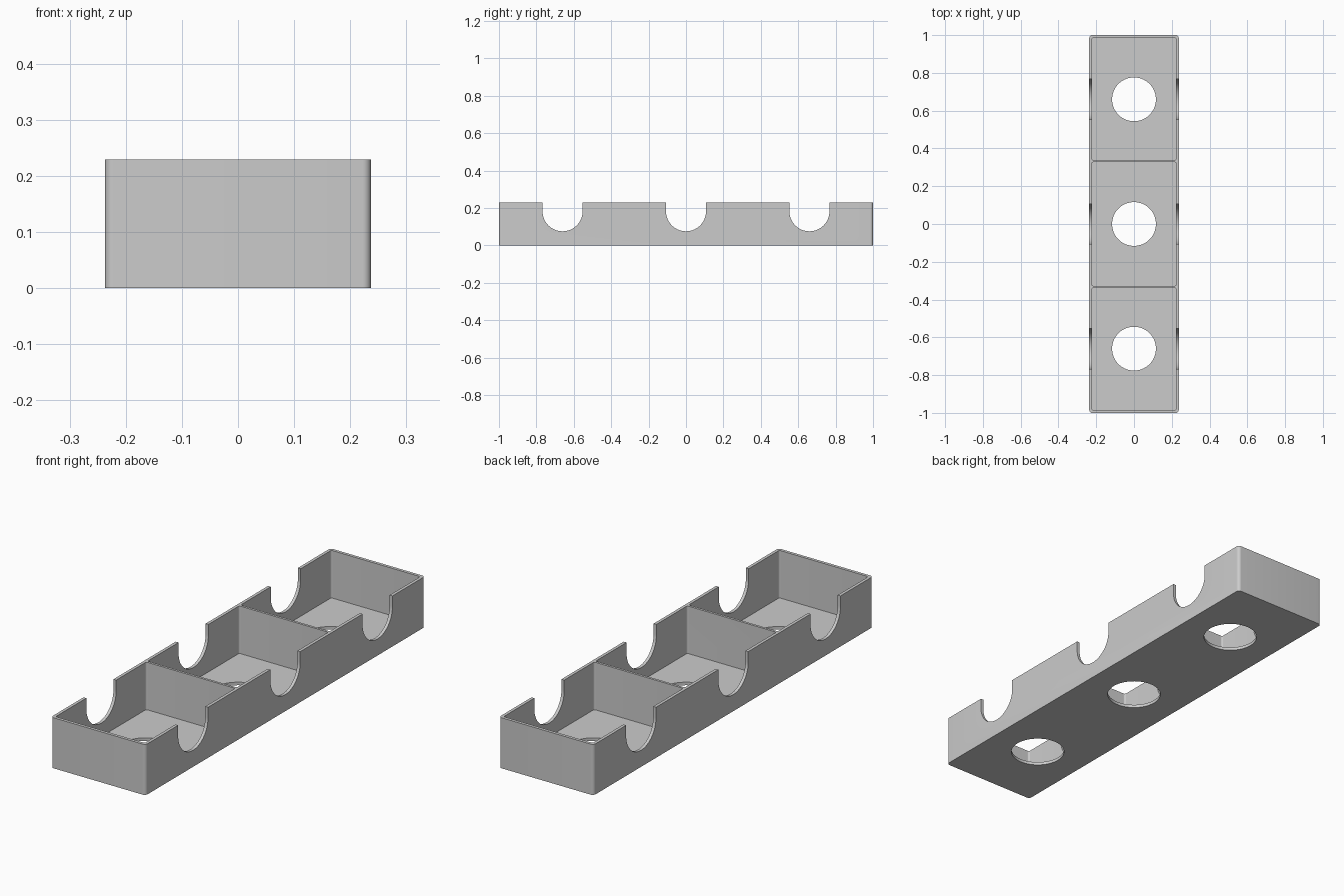
import bpy, bmesh
from math import pi, cos, sin, radians
from mathutils import Matrix

cube = bpy.data.objects.get("Cube")
if cube:
    bpy.data.objects.remove(cube, do_unlink=True)

WIDTH, LENGTH, HEIGHT = 0.474, 2.0, 0.229
WALL, FLOOR, DIVIDER = 0.014, 0.014, 0.011
PITCH, HOLE_R = 0.66, 0.116
NOTCH_R, NOTCH_BOTTOM = 0.107, 0.075

grey = bpy.data.materials.new("plain_grey")
grey.use_nodes = True
colour = (0.6, 0.6, 0.6, 1)
grey.diffuse_color = colour
grey.node_tree.nodes["Principled BSDF"].inputs["Base Color"].default_value = colour


def arc(cx, cy, r, start, end, steps):
    """Points along a circular arc."""
    return [(cx + r * cos(start + (end - start) * i / steps),
             cy + r * sin(start + (end - start) * i / steps)) for i in range(steps + 1)]


def rounded_rect(x0, x1, y0, y1, r):
    corners = [(x1 - r, y1 - r), (x0 + r, y1 - r), (x0 + r, y0 + r), (x1 - r, y0 + r)]
    return [p for i, (cx, cy) in enumerate(corners)
            for p in arc(cx, cy, r, i * pi / 2, (i + 1) * pi / 2, 8)]


def prism(name, profile, low, high, matrix=Matrix()):
    """Extrude a flat profile from low to high along its own z."""
    bm = bmesh.new()
    face = bm.faces.new([bm.verts.new((x, y, low)) for x, y in profile])
    top = bmesh.ops.extrude_face_region(bm, geom=[face])["geom"]
    bmesh.ops.translate(bm, vec=(0, 0, high - low),
                        verts=[v for v in top if isinstance(v, bmesh.types.BMVert)])
    bmesh.ops.transform(bm, matrix=matrix, verts=bm.verts)
    bmesh.ops.recalc_face_normals(bm, faces=bm.faces)
    mesh = bpy.data.meshes.new(name)
    bm.to_mesh(mesh)
    bm.free()
    mesh.materials.append(grey)
    obj = bpy.data.objects.new(name, mesh)
    bpy.context.collection.objects.link(obj)
    return obj


def cut(target, cutter):
    """Subtract the cutter from the target and discard it."""
    cutter.hide_render = True
    mod = target.modifiers.new("cut", "BOOLEAN")
    mod.operation, mod.solver, mod.object = "DIFFERENCE", "EXACT", cutter
    bpy.context.view_layer.objects.active = target
    bpy.ops.object.modifier_apply(modifier=mod.name)
    bpy.data.objects.remove(cutter, do_unlink=True)


# Outer block with rounded upright corners
hx, hy = WIDTH / 2, LENGTH / 2
tray = prism("compartment_tray", rounded_rect(-hx, hx, -hy, hy, 0.015), 0, HEIGHT)

# Three pockets, leaving the outer walls and two dividers
edge = 0.333
spans = [(-hy + WALL, -edge - DIVIDER / 2),
         (-edge + DIVIDER / 2, edge - DIVIDER / 2),
         (edge + DIVIDER / 2, hy - WALL)]
for y0, y1 in spans:
    cut(tray, prism("pocket_cutter", rounded_rect(-hx + WALL, hx - WALL, y0, y1, 0.008),
                    FLOOR, HEIGHT + 0.1))

# Round floor holes and U-shaped finger notches through both long walls
to_side = Matrix(((0, 0, 1, 0), (1, 0, 0, 0), (0, 1, 0, 0), (0, 0, 0, 1)))
for y in (-PITCH, 0, PITCH):
    cut(tray, prism("hole_cutter", arc(0, y, HOLE_R, 0, 2 * pi, 64)[:-1], -0.1, 0.1))
    notch = arc(y, NOTCH_BOTTOM + NOTCH_R, NOTCH_R, pi, 2 * pi, 40)
    notch += [(y + NOTCH_R, HEIGHT + 0.1), (y - NOTCH_R, HEIGHT + 0.1)]
    cut(tray, prism("notch_cutter", notch, -0.5, 0.5, to_side))

# Smooth the curved walls, keep the edges crisp
bpy.ops.object.select_all(action="DESELECT")
tray.select_set(True)
bpy.context.view_layer.objects.active = tray
bpy.ops.object.shade_smooth_by_angle(angle=radians(30))
